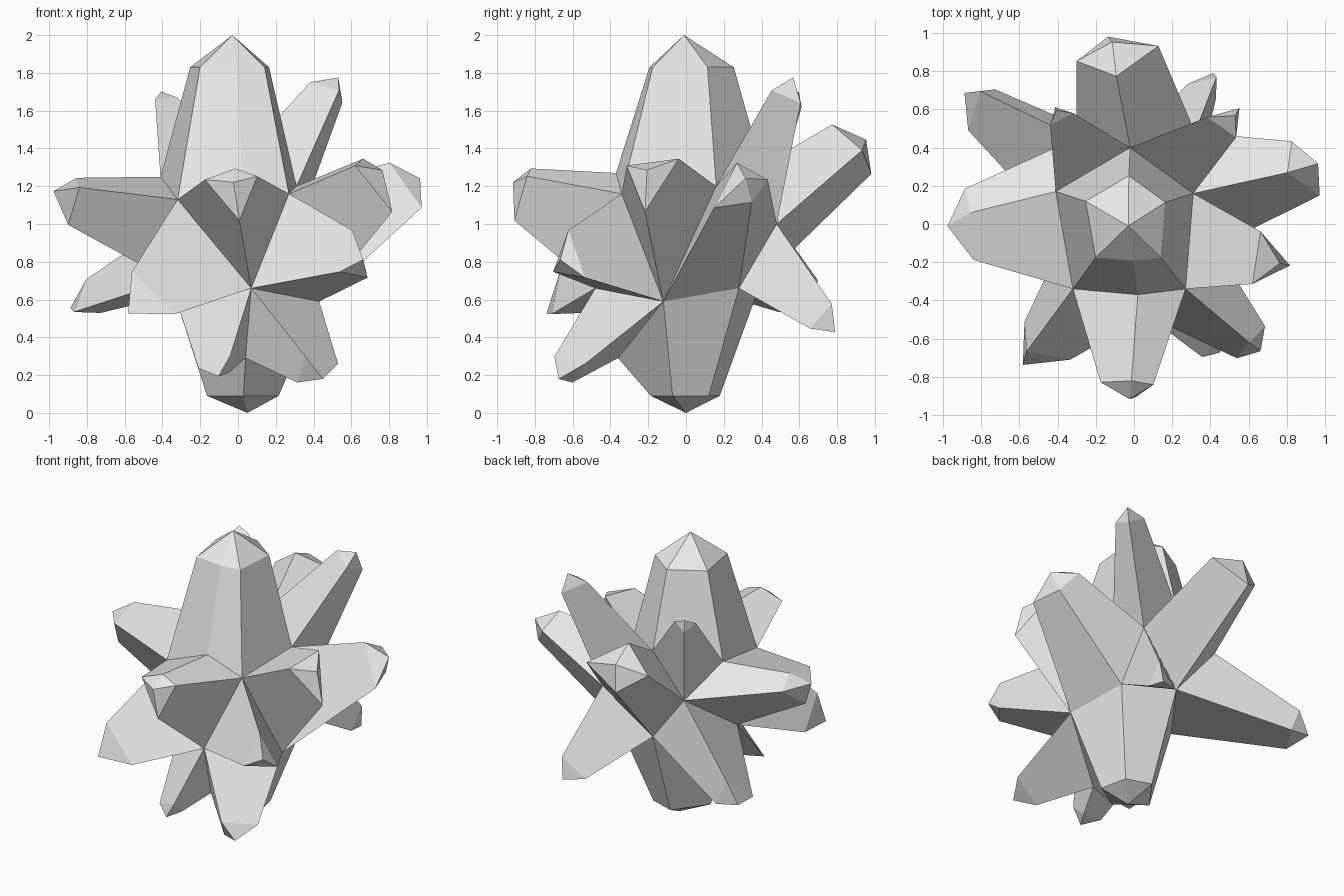
import bpy
import bmesh
from mathutils import Vector

cube = bpy.data.objects.get("Cube")
if cube:
    bpy.data.objects.remove(cube, do_unlink=True)

stone = bpy.data.materials.new("pale_grey_stone")
stone.use_nodes = True
colour = (0.8, 0.8, 0.8, 1.0)
stone.diffuse_color = colour
stone.node_tree.nodes["Principled BSDF"].inputs["Base Color"].default_value = colour

# Corners of the hidden core that neighbouring crystals share
core = {
    "a": (-.32, -.34, 1.13), "b": (.27, -.34, 1.16), "c": (.07, -.48, .66),
    "d": (.31, .16, 1.2), "e": (-.02, .4, 1.31), "f": (-.41, .17, 1.25),
    "g": (.02, -.37, 1.27), "h": (.43, -.12, .59), "i": (.34, .28, .66),
    "j": (.32, .48, 1.0), "l": (-.02, .4, .7), "m": (-.3, .45, 1.05),
    "n": (-.36, -.06, .7), "p": (.04, -.36, .29),
}


def crystal(name, corners, shoulder, taper, point):
    """Tapered crystal grown from a core face, with a shoulder ring and a pointed cap."""
    base = [Vector(core[k]) for k in corners]
    middle = sum(base, Vector()) / len(base)
    centre = Vector(shoulder)
    axis = (centre - middle).normalized()
    if abs(axis.z) > .95:
        axis = Vector((0, 0, 1 if axis.z > 0 else -1))

    bm = bmesh.new()
    low = [bm.verts.new(v) for v in base]
    high = []
    for v in base:
        arm = v - middle
        arm -= axis * arm.dot(axis)
        high.append(bm.verts.new(centre + arm * taper))
    tip = bm.verts.new(centre + axis * point)
    for k in range(len(base)):
        n = (k + 1) % len(base)
        bm.faces.new((low[k], low[n], high[n], high[k]))
        bm.faces.new((high[k], high[n], tip))
    # Make every face look away from the crystal's own axis
    bm.normal_update()
    inside = (middle + centre) / 2
    for face in bm.faces:
        if face.normal.dot(face.calc_center_median() - inside) < 0:
            face.normal_flip()
    mesh = bpy.data.meshes.new(name)
    bm.to_mesh(mesh)
    bm.free()
    mesh.materials.append(stone)
    obj = bpy.data.objects.new(name, mesh)
    bpy.context.collection.objects.link(obj)


# Vertical crystals
crystal("top_crystal", "agbdef", (-.03, -.01, 1.83), .58, .17)
crystal("bottom_crystal", "hpnli", (.05, 0, .09), .48, .09)

# Upper and middle crystals
crystal("front_crystal", "acbg", (-.02, -.85, 1.2), .47, .07)
crystal("front_left_crystal", "bch", (.61, -.62, .81), .44, .07)
crystal("left_crystal", "bhd", (.7, -.19, 1.24), .56, .08)
crystal("back_left_crystal", "dhij", (.88, .3, 1.19), .5, .1)
crystal("upper_back_left_crystal", "dje", (.49, .54, 1.7), .45, .09)
crystal("back_crystal", "ejlm", (-.1, .885, 1.39), .71, .09)
crystal("upper_back_right_crystal", "emf", (-.39, .57, 1.65), .3, .06)
crystal("right_crystal", "fmna", (-.87, 0, 1.15), .48, .11)

# Lower crystals
crystal("front_right_crystal", "anc", (-.49, -.63, .6), .52, .16)
crystal("lower_back_right_crystal", "lnm", (-.8, .63, .59), .45, .11)
crystal("lower_back_left_crystal", "ilj", (.38, .72, .49), .45, .1)
crystal("lower_front_left_crystal", "cph", (.4, -.61, .24), .47, .1)
crystal("lower_front_right_crystal", "cnp", (-.1, -.6, .25), .38, .08)
